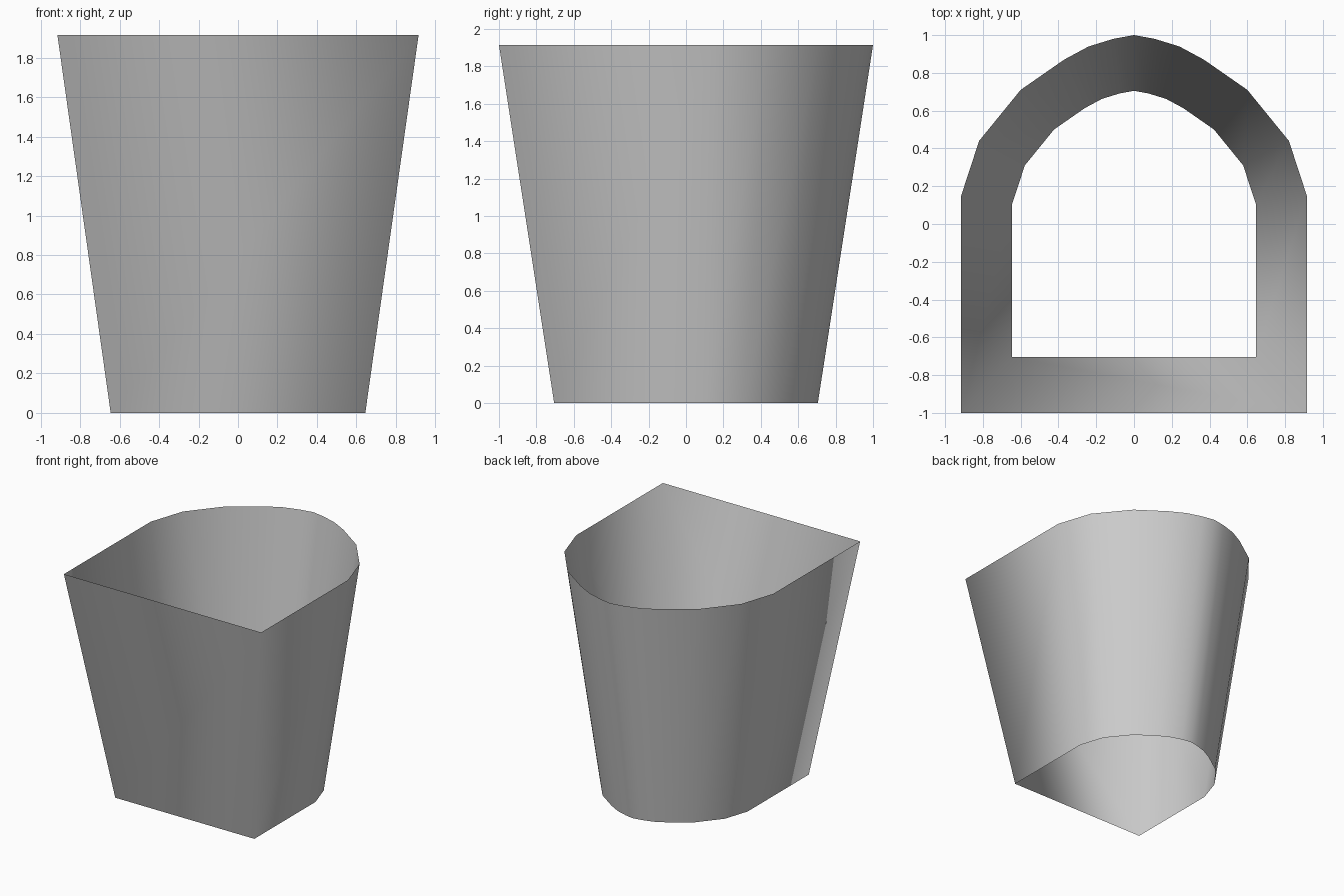
import bpy, bmesh

if "Cube" in bpy.data.objects:
    bpy.data.objects.remove(bpy.data.objects["Cube"])

# Arched outline at the rim: flat front, straight sides, curved back
half = [(0.915, -1.0), (0.915, 0.15), (0.82, 0.44), (0.60, 0.71),
        (0.37, 0.87), (0.24, 0.94), (0.11, 0.98)]
outline = half + [(0.0, 1.0)] + [(-x, y) for x, y in reversed(half)]
HEIGHT = 1.915
BASE_SCALE = 0.705

# Open tapered wall, one thin skin without floor or lid
bm = bmesh.new()
base = [bm.verts.new((x * BASE_SCALE, y * BASE_SCALE, 0)) for x, y in outline]
rim = [bm.verts.new((x, y, HEIGHT)) for x, y in outline]
n = len(outline)
for i in range(n):
    j = (i + 1) % n
    face = bm.faces.new((base[i], base[j], rim[j], rim[i]))
    face.smooth = True

mesh = bpy.data.meshes.new("tapered_wall")
bm.to_mesh(mesh)
bm.free()
wall = bpy.data.objects.new("tapered_wall", mesh)
bpy.context.collection.objects.link(wall)

# Plain grey
grey = bpy.data.materials.new("grey")
grey.diffuse_color = (0.6, 0.6, 0.6, 1)
grey.use_nodes = True
grey.node_tree.nodes["Principled BSDF"].inputs["Base Color"].default_value = grey.diffuse_color
mesh.materials.append(grey)
